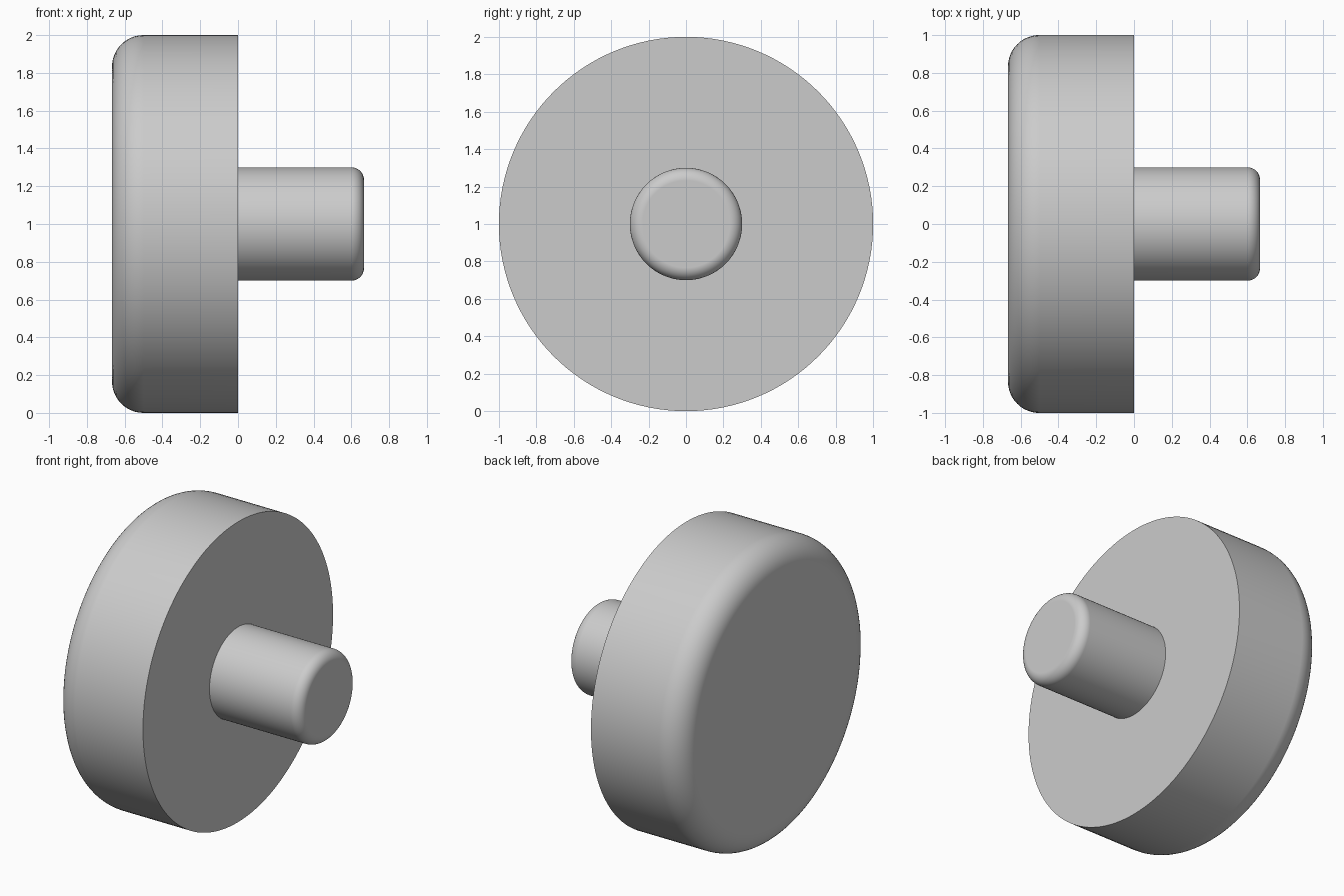
import bpy, bmesh
from math import pi, sin, cos, radians
from mathutils import Matrix

old = bpy.data.objects.get("Cube")
if old:
    bpy.data.objects.remove(old, do_unlink=True)

grey = bpy.data.materials.new("plain grey")
grey.use_nodes = True
colour = (0.6, 0.6, 0.6, 1)
grey.diffuse_color = colour
grey.node_tree.nodes["Principled BSDF"].inputs["Base Color"].default_value = colour

SIDES = 128
ARC_STEPS = 12


def rounded_cylinder(name, radius, length, fillet, direction, base_cap):
    """Lathe along x from the origin, with a fillet round the far rim."""
    profile = [(0, radius)]
    for i in range(ARC_STEPS + 1):
        a = pi / 2 * i / ARC_STEPS
        profile.append((length - fillet + fillet * sin(a),
                        radius - fillet + fillet * cos(a)))
    bm = bmesh.new()
    rings = []
    for x, r in profile:
        rings.append([bm.verts.new((direction * x, r * cos(2 * pi * k / SIDES),
                                    r * sin(2 * pi * k / SIDES)))
                      for k in range(SIDES)])
    for a, b in zip(rings, rings[1:]):
        for k in range(SIDES):
            n = (k + 1) % SIDES
            bm.faces.new((a[k], a[n], b[n], b[k]))
    bm.faces.new(rings[-1])
    if base_cap:
        bm.faces.new(rings[0])
        bmesh.ops.recalc_face_normals(bm, faces=bm.faces[:])
    else:
        # An open shell is oriented outward by its end cap
        bmesh.ops.recalc_face_normals(bm, faces=bm.faces[:])
        bm.faces.ensure_lookup_table()
        if bm.faces[-1].normal.x * direction < 0:
            bmesh.ops.reverse_faces(bm, faces=bm.faces[:])
    bm.transform(Matrix.Translation((0, 0, 1)))
    mesh = bpy.data.meshes.new(name)
    bm.to_mesh(mesh)
    bm.free()
    mesh.materials.append(grey)
    obj = bpy.data.objects.new(name, mesh)
    bpy.context.collection.objects.link(obj)

    bpy.ops.object.select_all(action="DESELECT")
    obj.select_set(True)
    bpy.context.view_layer.objects.active = obj
    bpy.ops.object.shade_smooth_by_angle(angle=radians(30))
    # Keep the flat ends flat beside their fillets
    weighted = obj.modifiers.new("flat ends", "WEIGHTED_NORMAL")
    weighted.keep_sharp = True
    return obj


# Wide head and narrow stem meeting at x = 0
rounded_cylinder("head", 1.0, 0.667, 0.167, -1, True)
rounded_cylinder("stem", 0.3, 0.667, 0.067, 1, False)
